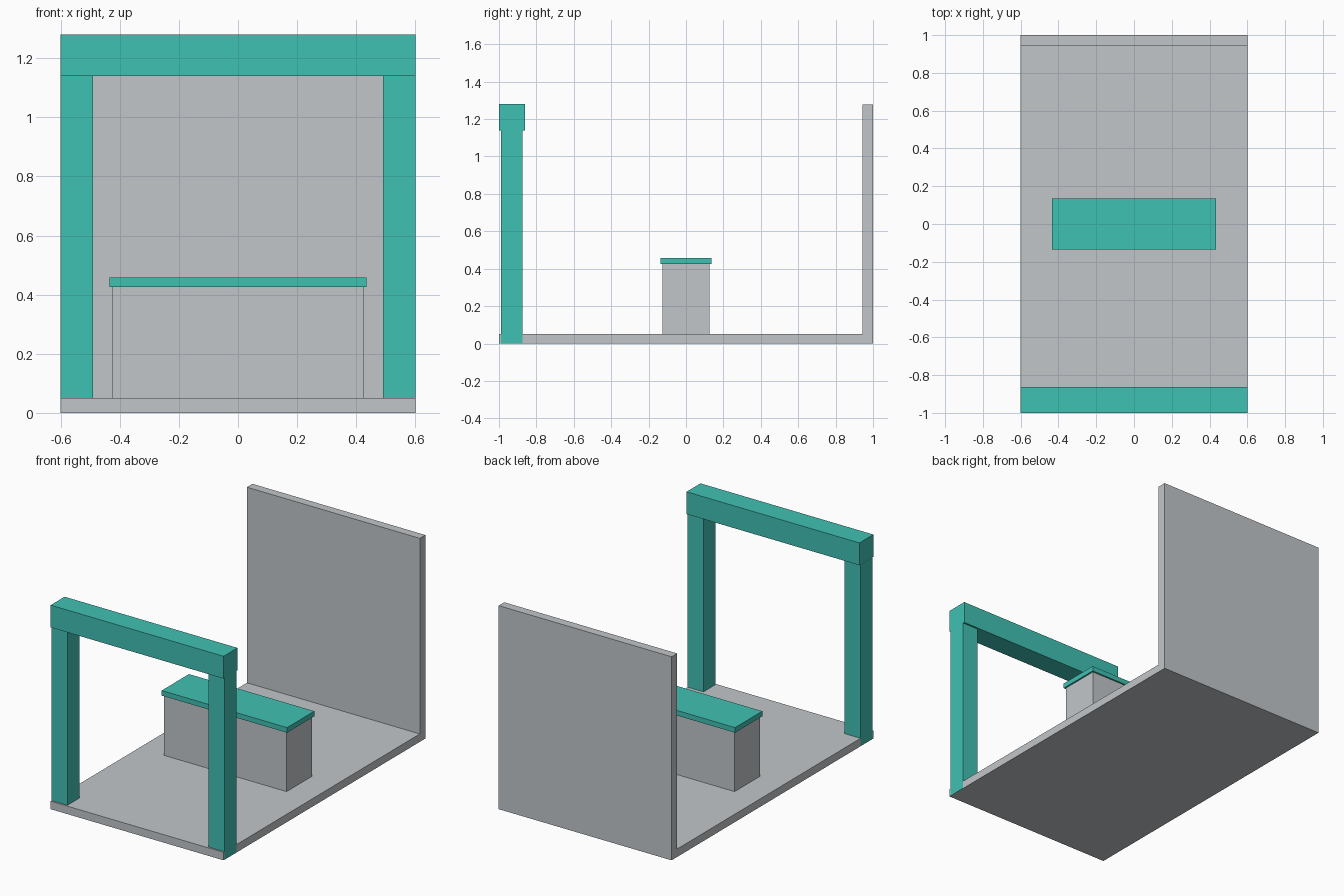
import bpy
import bmesh

if "Cube" in bpy.data.objects:
    bpy.data.objects.remove(bpy.data.objects["Cube"])


def material(name, rgb):
    m = bpy.data.materials.new(name)
    m.diffuse_color = (*rgb, 1.0)
    m.use_nodes = True
    m.node_tree.nodes["Principled BSDF"].inputs["Base Color"].default_value = m.diffuse_color
    return m


GREY = material("light_grey", (0.54, 0.565, 0.584))
TEAL = material("teal", (0.051, 0.533, 0.451))


def finish(name, bm, mat):
    bmesh.ops.recalc_face_normals(bm, faces=bm.faces)
    mesh = bpy.data.meshes.new(name)
    bm.to_mesh(mesh)
    bm.free()
    mesh.materials.append(mat)
    ob = bpy.data.objects.new(name, mesh)
    bpy.context.collection.objects.link(ob)
    return ob


def prism(name, profile, x0, x1, mat):
    """Extrude a (y, z) profile along x."""
    bm = bmesh.new()
    face = bm.faces.new([bm.verts.new((x0, y, z)) for y, z in profile])
    new = bmesh.ops.extrude_face_region(bm, geom=[face])["geom"]
    moved = [v for v in new if isinstance(v, bmesh.types.BMVert)]
    bmesh.ops.translate(bm, verts=moved, vec=(x1 - x0, 0, 0))
    return finish(name, bm, mat)


def box(name, x, y, z, mat):
    profile = [(y[0], z[0]), (y[1], z[0]), (y[1], z[1]), (y[0], z[1])]
    return prism(name, profile, x[0], x[1], mat)


# Floor slab and back wall as one L-shaped section
prism("floor_and_back_wall",
      [(-1, 0), (1, 0), (1, 1.277), (0.945, 1.277), (0.945, 0.05), (-1, 0.05)],
      -0.6, 0.6, GREY)

# Entrance frame: two posts, a hair proud of the floor sides, and a beam
for side, s in (("left", -1), ("right", 1)):
    box(side + "_post", sorted((s * 0.49, s * 0.6005)), (-0.99, -0.873),
        (0.0005, 1.14), TEAL)
box("top_beam", (-0.6, 0.6), (-1, -0.862), (1.14, 1.28), TEAL)

# Counter with overhanging top
box("counter_body", (-0.425, 0.425), (-0.125, 0.125), (0.05, 0.426), GREY)
box("counter_top", (-0.435, 0.435), (-0.135, 0.135), (0.426, 0.458), TEAL)
